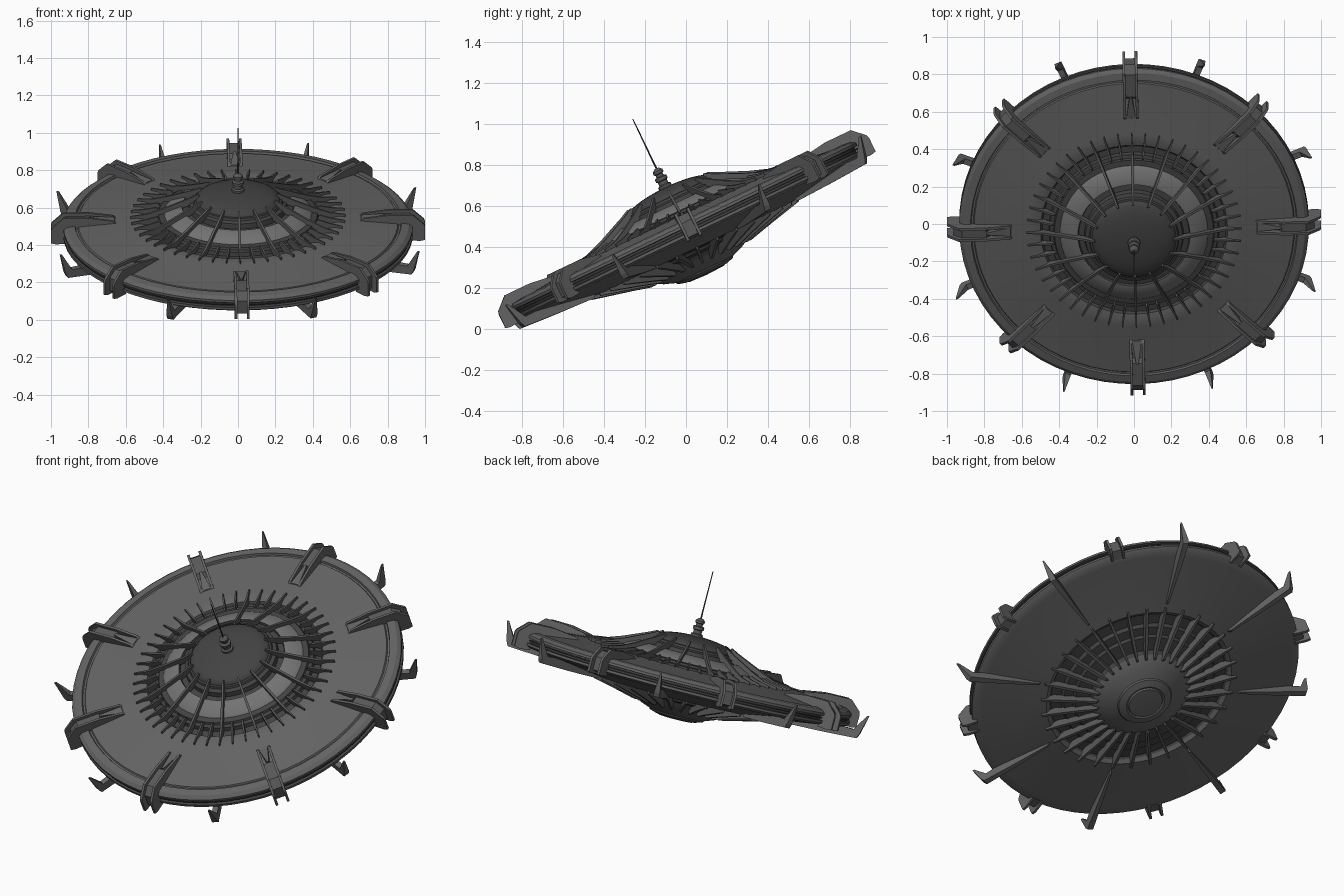
import bpy, bmesh, math
from mathutils import Matrix, Vector

if "Cube" in bpy.data.objects:
    bpy.data.objects.remove(bpy.data.objects["Cube"])

TILT = math.radians(25.5)     # whole saucer leans up towards the back
SPIN = math.radians(1.3)      # slight turn about its own axis
parts = []


def mat(name, v):
    m = bpy.data.materials.new(name)
    m.diffuse_color = (v, v, v, 1)
    m.use_nodes = True
    m.node_tree.nodes["Principled BSDF"].inputs["Base Color"].default_value = m.diffuse_color
    return m


HULL = mat("hull_grey", 0.125)
DARK = mat("dark_grey", 0.055)
LIGHT = mat("light_grey", 0.17)
TRIM = mat("trim_grey", 0.10)


def finish(name, bm, material, smooth=None):
    bmesh.ops.recalc_face_normals(bm, faces=bm.faces)
    me = bpy.data.meshes.new(name)
    bm.to_mesh(me)
    bm.free()
    ob = bpy.data.objects.new(name, me)
    bpy.context.collection.objects.link(ob)
    me.materials.append(material)
    if smooth:
        bpy.ops.object.select_all(action='DESELECT')
        ob.select_set(True)
        bpy.context.view_layer.objects.active = ob
        bpy.ops.object.shade_smooth_by_angle(angle=math.radians(smooth))
    parts.append(ob)


def lathe(name, profile, material, n=64, smooth=25):
    """Spin a (radius, height) profile round the axis."""
    bm = bmesh.new()
    rings = []
    for r, w in profile:
        if r < 1e-5:
            rings.append([bm.verts.new((0, 0, w))] * n)
        else:
            rings.append([bm.verts.new((r * math.cos(a), r * math.sin(a), w))
                          for a in (2 * math.pi * i / n for i in range(n))])
    for a, b in zip(rings, rings[1:]):
        for i in range(n):
            j = (i + 1) % n
            vs = list(dict.fromkeys((a[i], a[j], b[j], b[i])))
            if len(vs) > 2:
                bm.faces.new(vs)
    finish(name, bm, material, smooth)


def plates(name, outline, material, n, phase=0.0, offsets=(0,), skip=0):
    """Radial plates: outline points are (radius, height, half thickness)."""
    bm = bmesh.new()
    for k in range(n):
        if skip and k % skip == 0:
            continue
        rot = Matrix.Rotation(2 * math.pi * k / n + phase, 3, 'Z')
        for off in offsets:
            a = [bm.verts.new(rot @ Vector((r, off - t, w))) for r, w, t in outline]
            b = [bm.verts.new(rot @ Vector((r, off + t, w))) for r, w, t in outline]
            bm.faces.new(a)
            bm.faces.new(b[::-1])
            for i in range(len(a)):
                j = (i + 1) % len(a)
                bm.faces.new((a[i], a[j], b[j], b[i]))
    finish(name, bm, material)


# main saucer shell, upper skin over the rim to lower skin
lathe("upper_hull", [(.50, .070), (.54, .078), (.57, .074), (.855, .046), (.86, .038),
                     (.87, .038), (.875, .050), (.915, .044), (.935, .028), (.935, .014)], HULL)
lathe("rim_groove", [(.935, .014), (.915, .012), (.915, .003), (.928, .003), (.928, -.003),
                     (.915, -.003), (.915, -.012), (.935, -.014)], DARK)
lathe("lower_hull", [(.935, -.014), (.935, -.028), (.915, -.040), (.88, -.044),
                     (.56, -.093), (.53, -.098), (.51, -.085)], HULL)

# upper centre: stepped dark well, light sloping band, dome
lathe("upper_well", [(.50, .070), (.49, .058), (.455, .060), (.45, .082), (.43, .086),
                     (.425, .098), (.395, .102)], DARK)
lathe("light_band", [(.395, .102), (.385, .112), (.31, .143), (.30, .143)], LIGHT)
lathe("inner_well", [(.30, .143), (.295, .128), (.265, .132), (.26, .160), (.24, .168)], DARK)
lathe("dome", [(.24, .168), (.235, .180)] +
      [(.225 * math.cos(a), .182 + .052 * math.sin(a))
       for a in (math.pi / 2 * i / 8 for i in range(9))], DARK, smooth=40)

# lower centre: well and belly dome
lathe("lower_well", [(.51, -.085), (.50, -.075), (.44, -.080), (.43, -.100), (.38, -.105),
                     (.37, -.120), (.29, -.130), (.275, -.150)], DARK)
lathe("belly_dome", [(.275, -.150), (.25, -.168), (.21, -.190), (.165, -.206), (.155, -.210),
                     (.150, -.218), (.11, -.230), (.10, -.226), (.095, -.234), (0, -.238)], HULL)

# ribs of the upper centre
plates("long_ribs", [(.20, .195, .005), (.215, .214, .005), (.26, .192, .006), (.40, .132, .007),
                     (.49, .100, .006), (.575, .088, .003), (.575, .072, .003), (.49, .060, .006),
                     (.40, .095, .007), (.26, .150, .006)], TRIM, 16)
plates("short_ribs", [(.425, .090, .004), (.44, .112, .005), (.50, .098, .005),
                      (.575, .088, .003), (.575, .072, .003), (.49, .058, .005)],
       TRIM, 48, skip=3)

# ribs of the belly
plates("belly_ribs", [(.245, -.165, .005), (.27, -.178, .006), (.36, -.155, .008),
                      (.50, -.122, .008), (.56, -.108, .005), (.56, -.088, .005),
                      (.48, -.078, .008), (.36, -.115, .008), (.27, -.140, .006)], TRIM, 32)

# eight rim clamps: paired side plates, filler block, inner wedge
plates("clamp_sides", [(.65, .062, .007), (.67, .078, .007), (.80, .096, .007), (.935, .096, .007),
                       (.995, .040, .007), (1.0, .025, .007), (1.0, -.050, .007),
                       (.975, -.056, .007), (.91, -.052, .007), (.91, .020, .007)],
       HULL, 8, offsets=(-.033, .033))
plates("clamp_blocks", [(.76, .045, .030), (.79, .078, .030), (.92, .078, .030), (.965, .040, .030),
                        (.965, -.035, .030), (.91, -.046, .030), (.91, .020, .030)], TRIM, 8)
plates("clamp_wedges", [(.655, .060, .026), (.66, .070, .026), (.79, .088, .006),
                        (.79, .045, .006)], HULL, 8)

# eight lower fins with spikes turned up outside the rim
plates("lower_fins", [(.58, -.088, .004), (.60, -.104, .006), (.80, -.096, .012),
                      (1.0, -.084, .017), (1.012, -.060, .017), (1.04, .052, .004),
                      (1.028, .050, .004), (.975, -.040, .016), (.90, -.038, .016)],
       HULL, 8, phase=math.pi / 8)

# antenna: stacked collars and a thin mast
lathe("antenna_base", [(0, .225), (.034, .225), (.034, .245), (.024, .250), (.024, .268),
                       (.031, .272), (.031, .288), (.019, .293), (.019, .305), (.026, .309),
                       (.026, .322), (.012, .335), (0, .337)], TRIM, n=20)
lathe("antenna_mast", [(0, .33), (.0045, .33), (.0025, .602), (0, .602)], DARK, n=8)

# tilt everything and stand it on the ground plane
turn = Matrix.Rotation(TILT, 4, 'X') @ Matrix.Rotation(SPIN, 4, 'Z')
for ob in parts:
    ob.data.transform(turn)
low = min(v.co.z for ob in parts for v in ob.data.vertices)
for ob in parts:
    ob.data.transform(Matrix.Translation((0, 0, -low)))
